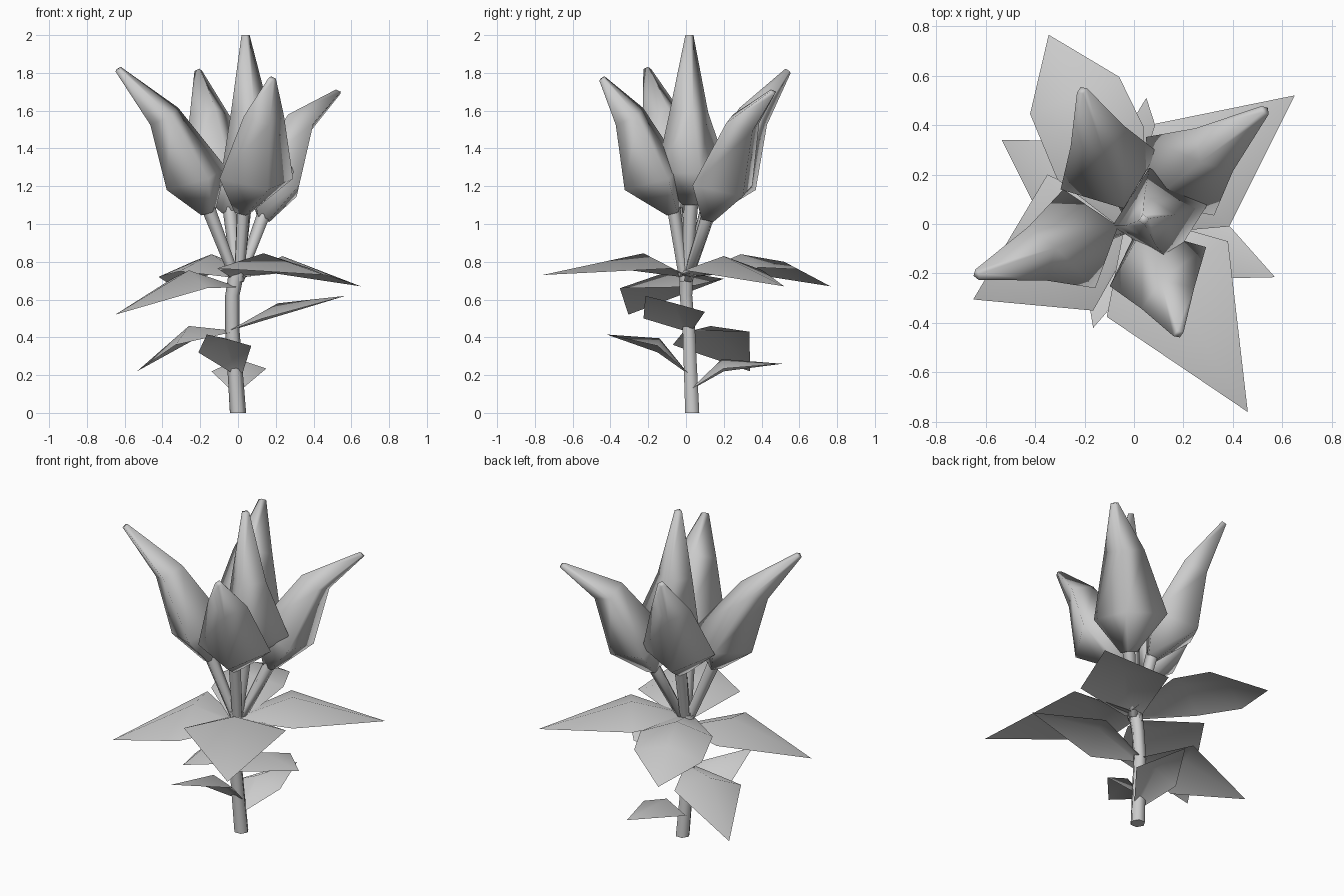
import bpy, math
from mathutils import Vector

if "Cube" in bpy.data.objects:
    bpy.data.objects.remove(bpy.data.objects["Cube"])


def make(name, verts, faces, smooth=80):
    me = bpy.data.meshes.new(name)
    me.from_pydata([tuple(v) for v in verts], [], faces)
    me.validate()
    ob = bpy.data.objects.new(name, me)
    bpy.context.collection.objects.link(ob)
    bpy.ops.object.select_all(action='DESELECT')
    ob.select_set(True)
    bpy.context.view_layer.objects.active = ob
    bpy.ops.object.shade_smooth_by_angle(angle=math.radians(smooth))
    return ob


def loft(name, rings, sides, heading=0.0, smooth=80):
    """rings: (centre, radial radius, lateral radius, tilt in degrees)"""
    d = Vector((math.cos(heading), math.sin(heading), 0))
    side = Vector((-d.y, d.x, 0))
    verts, faces = [], []
    for c, rr, rl, tilt in rings:
        t = math.radians(tilt)
        u = d * math.cos(t) - Vector((0, 0, math.sin(t)))
        for i in range(sides):
            a = 2 * math.pi * i / sides
            verts.append(Vector(c) + u * rr * math.cos(a) + side * rl * math.sin(a))
    for k in range(len(rings) - 1):
        for i in range(sides):
            j = (i + 1) % sides
            faces.append((k * sides + i, k * sides + j, (k + 1) * sides + j, (k + 1) * sides + i))
    n = len(verts)
    faces += [tuple(reversed(range(sides))), tuple(range(n - sides, n))]
    return make(name, verts, faces, smooth)


def leaf(name, base, rows, tip, half=.05):
    """folded leaf: short base edge, rows of (left, midrib, right), tip point"""
    b = Vector(base)
    w = (Vector(rows[0][2]) - Vector(rows[0][0])).normalized() * half
    rows = [(b - w, b, b + w)] + rows
    verts = [p for r in rows for p in r] + [tip]
    faces = []
    for k in range(len(rows) - 1):
        a = 3 * k
        faces += [(a, a + 1, a + 4, a + 3), (a + 1, a + 2, a + 5, a + 4)]
    a, t = 3 * (len(rows) - 1), len(verts) - 1
    faces += [(a, a + 1, t), (a + 1, a + 2, t)]
    return make(name, verts, faces)


# main stem
loft("stem", [((0, .033, 0), .043, .043, 0), ((-.03, .015, .44), .038, .038, 0),
              ((-.03, 0, .62), .038, .038, 0), ((-.005, 0, .76), .042, .042, 0)], 6)

# four leaning outer buds: tip, height offset and sideways shift of the wide part
outer = [((-.635, -.205, 1.82), 0, (-.005, .01)), ((.53, .46, 1.70), -.035, (.01, .04)),
         ((-.21, .54, 1.81), 0, (-.025, .02)), ((.18, -.445, 1.77), 0, (.025, .005))]
for n, (tip, dz, (sx, sy)) in enumerate(outer):
    R = math.hypot(tip[0], tip[1])
    h = math.atan2(tip[1], tip[0])

    def at(r, z, s=0):
        return (r * math.cos(h) + s * sx, r * math.sin(h) + s * sy, z)
    rb = .5 * R - .17
    base = at(rb, 1.06 + dz)
    loft(f"bud_{n + 1}", [(base, .042, .047, 20), (at(.10 + .19 * R, 1.24 + dz, 1), .175, .21, 20),
                          (at(.12 + .43 * R, 1.57 + dz, .6), .09, .115, 30),
                          (tip, .019, .022, 40)], 4, h, 110)
    loft(f"bud_stalk_{n + 1}", [(at(.01, .70), .028, .028, 15),
                                (at(rb, 1.08 + dz), .038, .038, 20)], 5, h)

# upright centre bud
loft("centre_bud", [((.035, .028, 1.10), .047, .047, 0), ((.105, .035, 1.27), .197, .197, 0),
                    ((.065, .015, 1.59), .105, .105, 0), ((.04, .018, 2.0), .022, .022, 0)],
     4, .22, 110)
loft("centre_stalk", [((0, 0, .7), .028, .028, 0), ((.035, .028, 1.12), .04, .04, 0)], 5)

# upper whorl of leaves
leaf("upper_leaf_front", (0, 0, .72),
     [[(-.11, -.375, .765), (.135, -.225, .845), (.38, -.07, .765)]], (.46, -.76, .73))
leaf("upper_leaf_right", (0, 0, .72),
     [[(.385, -.01, .755), (.235, .2, .83), (.085, .405, .755)]], (.65, .52, .67))
leaf("upper_leaf_back", (0, 0, .72),
     [[(.04, .39, .77), (-.14, .29, .84), (-.31, .18, .75)],
      [(-.06, .595, .76), (-.24, .52, .80), (-.42, .445, .72)]], (-.345, .765, .67))
leaf("upper_leaf_left", (-.01, 0, .67),
     [[(-.35, .20, .71), (-.26, -.075, .755), (-.165, -.35, .66)]], (-.65, -.305, .52))

# lower stem leaves
leaf("lower_leaf_right", (-.03, .01, .44),
     [[(.13, -.225, .50), (.21, -.06, .58), (.29, .10, .535)]], (.57, -.215, .62), .03)
leaf("lower_leaf_left", (-.03, .01, .43),
     [[(-.155, .335, .43), (-.26, .13, .46), (-.33, -.07, .36)]], (-.535, .34, .22), .03)
leaf("low_leaf_front", (0, .01, .21),
     [[(-.21, -.15, .32), (-.07, -.14, .395), (.07, -.15, .355)]], (-.165, -.42, .415), .025)
leaf("low_leaf_back", (-.01, .02, .12),
     [[(.15, .20, .235), (0, .19, .285), (-.14, .20, .22)]], (.05, .51, .26), .025)
